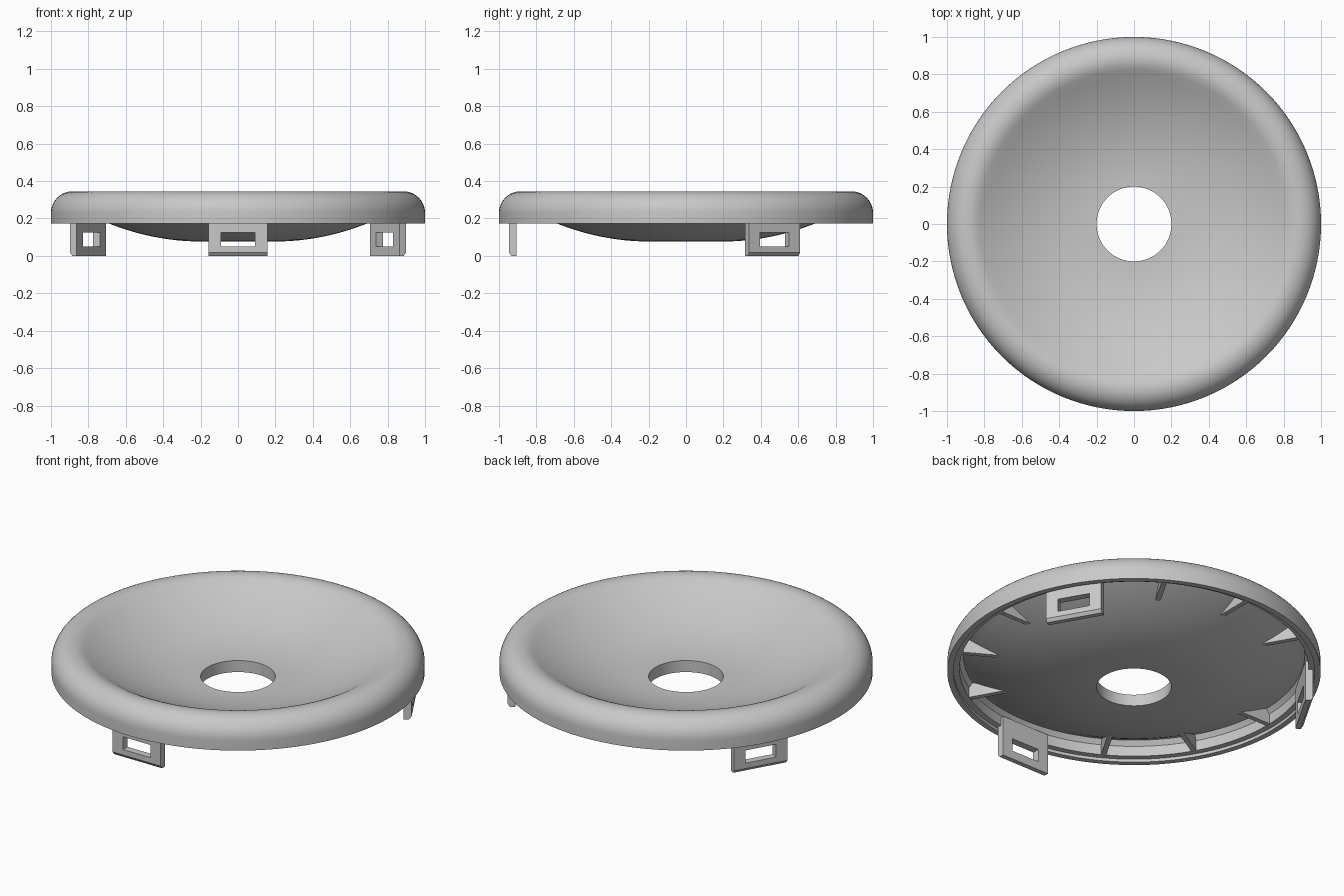
import bpy, bmesh, math
from mathutils import Matrix

cube = bpy.data.objects.get("Cube")
if cube:
    bpy.data.objects.remove(cube, do_unlink=True)

grey = bpy.data.materials.new("light_grey")
grey.use_nodes = True
grey.diffuse_color = (0.58, 0.58, 0.58, 1)
grey.node_tree.nodes["Principled BSDF"].inputs["Base Color"].default_value = grey.diffuse_color


def finish(bm, name, smooth=False):
    bmesh.ops.recalc_face_normals(bm, faces=bm.faces)
    mesh = bpy.data.meshes.new(name)
    bm.to_mesh(mesh)
    bm.free()
    mesh.materials.append(grey)
    obj = bpy.data.objects.new(name, mesh)
    bpy.context.collection.objects.link(obj)
    if smooth:
        bpy.ops.object.select_all(action="DESELECT")
        obj.select_set(True)
        bpy.context.view_layer.objects.active = obj
        bpy.ops.object.shade_smooth_by_angle(angle=math.radians(32))
    return obj


def bowl(z, k, r_end, steps=16):
    """Points of a shallow curve rising from the hole edge."""
    radii = [0.2 + (r_end - 0.2) * i / steps for i in range(steps + 1)]
    return [(r, z + k * (r - 0.2) ** 2) for r in radii]


# Dish: bowl, rolled rim, stepped lip and underside, all lathed
profile = bowl(0.145, 0.47, 0.826)
for i in range(15):
    a = math.radians(118 - 118 * i / 14)
    profile.append((0.885 + 0.115 * math.cos(a), 0.23 + 0.115 * math.sin(a)))
profile += [(1, 0.172), (0.968, 0.172), (0.968, 0.19), (0.935, 0.19), (0.935, 0.25), (0.915, 0.277)]
profile += reversed(bowl(0.077, 0.4, 0.89))

SEGMENTS = 128
bm = bmesh.new()
rings = []
for s in range(SEGMENTS):
    a = math.tau * s / SEGMENTS
    rings.append([bm.verts.new((r * math.cos(a), r * math.sin(a), z)) for r, z in profile])
for s in range(SEGMENTS):
    here, there = rings[s], rings[(s + 1) % SEGMENTS]
    for i in range(len(profile)):
        j = (i + 1) % len(profile)
        bm.faces.new((here[i], there[i], there[j], here[j]))
finish(bm, "dish", smooth=True)


def clip(name, angle):
    """Windowed tab with a chamfered foot."""
    bm = bmesh.new()
    grid = [[bm.verts.new((x, -0.947, z)) for x in (-0.157, -0.09, 0.09, 0.157)]
            for z in (0, 0.018, 0.05, 0.125, 0.24)]
    for row in range(4):
        for col in range(3):
            if (row, col) != (2, 1):
                bm.faces.new((grid[row][col], grid[row][col + 1],
                              grid[row + 1][col + 1], grid[row + 1][col]))
    front = list(bm.verts)
    out = bmesh.ops.extrude_face_region(bm, geom=bm.faces[:], use_keep_orig=True)
    back = [v for v in out["geom"] if isinstance(v, bmesh.types.BMVert)]
    bmesh.ops.translate(bm, verts=back, vec=(0, 0.042, 0))
    for v in front:
        if v.co.z < 0.01:
            v.co.y += 0.014
    bm.transform(Matrix.Rotation(angle, 4, "Z"))
    finish(bm, name)


def rib(name, angle):
    """Thin radial web between the rim and the underside."""
    bm = bmesh.new()
    outline = [(0.94, 0.192), (0.69, 0.192), (0.69, 0.205), (0.85, 0.275), (0.94, 0.275)]
    face = bm.faces.new([bm.verts.new((-0.014, -r, z)) for r, z in outline])
    out = bmesh.ops.extrude_face_region(bm, geom=[face], use_keep_orig=True)
    side = [v for v in out["geom"] if isinstance(v, bmesh.types.BMVert)]
    bmesh.ops.translate(bm, verts=side, vec=(0.028, 0, 0))
    bm.transform(Matrix.Rotation(angle, 4, "Z"))
    finish(bm, name)


# Three clips with three ribs between each pair
for n in range(12):
    angle = math.tau * n / 12
    if n % 4 == 0:
        clip(f"clip_{n // 4 + 1}", angle)
    else:
        rib(f"rib_{n}", angle)
